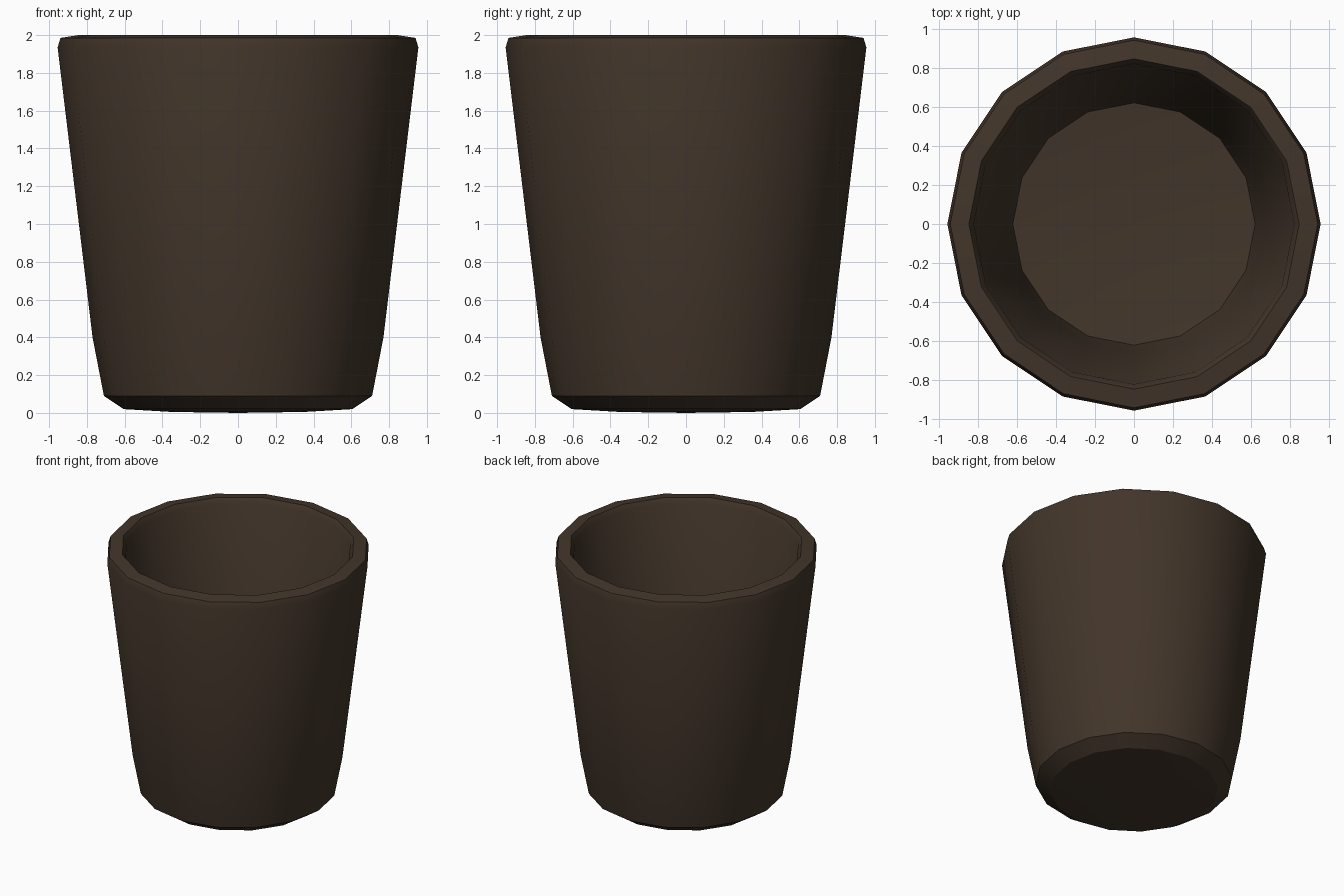
import bpy, bmesh
from math import cos, sin, pi, radians

if "Cube" in bpy.data.objects:
    bpy.data.objects.remove(bpy.data.objects["Cube"])

SIDES = 16

# Cup profile (radius, height): outside base, up the wall, over the rim, down to the floor
profile = [
    (0.35, 0.005), (0.605, 0.02), (0.71, 0.09), (0.77, 0.40),
    (0.955, 1.935), (0.94, 1.985),
    (0.845, 2.0), (0.82, 1.96),
    (0.66, 0.42), (0.62, 0.18), (0.35, 0.15),
]

bm = bmesh.new()
rings = [[bm.verts.new((r * cos(2 * pi * i / SIDES), r * sin(2 * pi * i / SIDES), z))
          for i in range(SIDES)] for r, z in profile]

# Walls between neighbouring rings
for low, high in zip(rings, rings[1:]):
    for i in range(SIDES):
        j = (i + 1) % SIDES
        bm.faces.new((low[i], low[j], high[j], high[i]))

# Shallow domed base and floor
for ring, z in ((rings[0], 0.0), (rings[-1], 0.145)):
    centre = bm.verts.new((0, 0, z))
    for i in range(SIDES):
        bm.faces.new((ring[i], ring[(i + 1) % SIDES], centre))

bmesh.ops.recalc_face_normals(bm, faces=bm.faces)
mesh = bpy.data.meshes.new("cup")
bm.to_mesh(mesh)
bm.free()
cup = bpy.data.objects.new("cup", mesh)
bpy.context.collection.objects.link(cup)

# Dark brown clay
brown = bpy.data.materials.new("dark_brown")
brown.diffuse_color = (0.055, 0.036, 0.023, 1)
brown.use_nodes = True
brown.node_tree.nodes["Principled BSDF"].inputs["Base Color"].default_value = brown.diffuse_color
mesh.materials.append(brown)

# Smooth walls, crisp rim and base edges
bpy.context.view_layer.objects.active = cup
cup.select_set(True)
bpy.ops.object.shade_smooth_by_angle(angle=radians(30))
